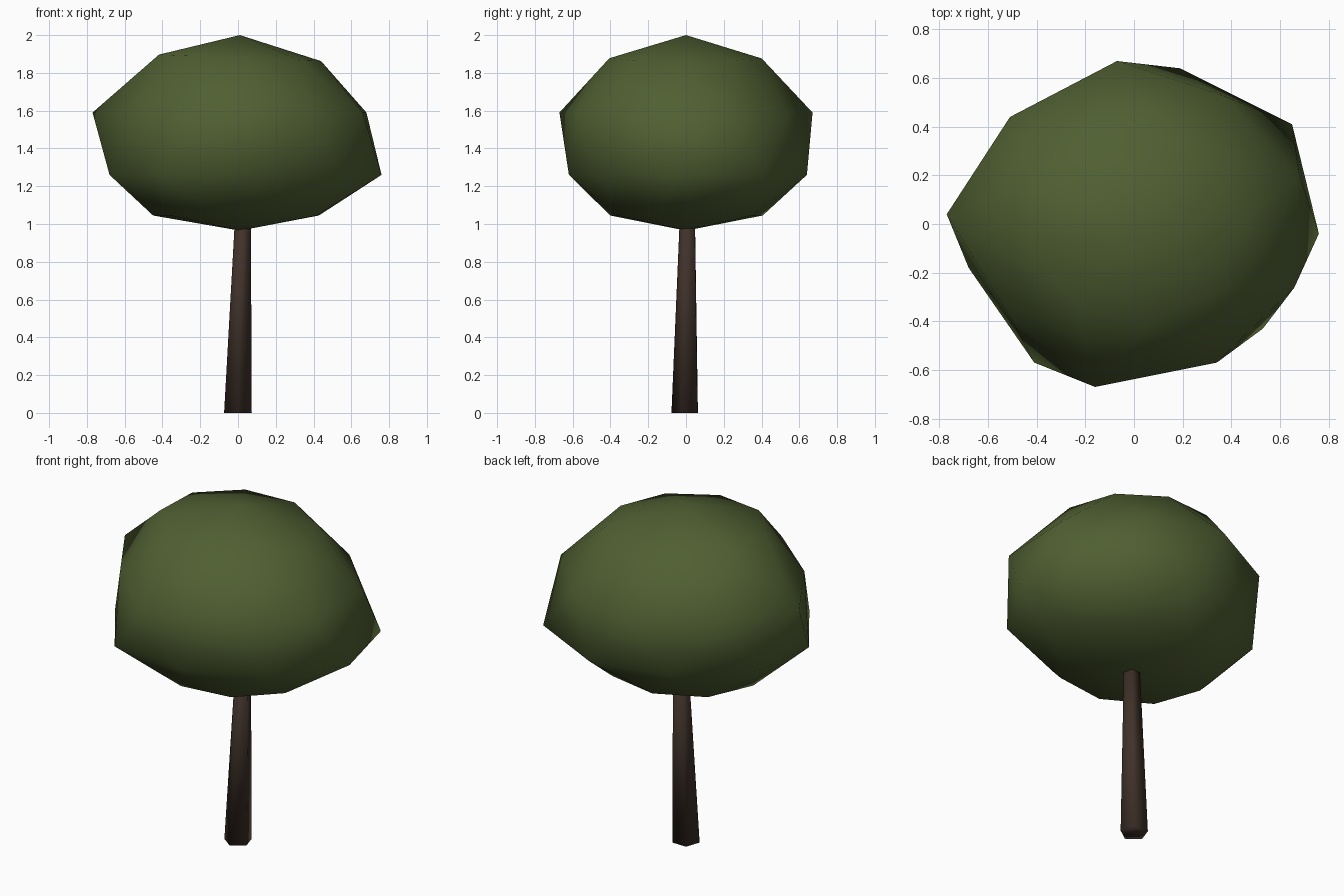
import bpy
import bmesh
from math import cos, sin, radians

cube = bpy.data.objects.get("Cube")
if cube:
    bpy.data.objects.remove(cube, do_unlink=True)


def make_material(name, rgb):
    mat = bpy.data.materials.new(name)
    mat.use_nodes = True
    color = (*rgb, 1)
    mat.diffuse_color = color
    bsdf = mat.node_tree.nodes["Principled BSDF"]
    bsdf.inputs["Base Color"].default_value = color
    bsdf.inputs["Roughness"].default_value = 0.9
    return mat


def ellipse(count, start, rx, ry, z, center=(0, 0), tilt=0):
    """Ring of points starting at an angle in degrees, optionally tilted along x."""
    points = []
    for i in range(count):
        a = radians(start + 360 * i / count)
        x, y = center[0] + rx * cos(a), center[1] + ry * sin(a)
        points.append((x, y, z + tilt * x))
    return points


def at_height(outline, z):
    return [(x, y, z) for x, y in outline]


def build_object(name, rings, bottom, top, material, staggered):
    """Skin a stack of equal rings and close both ends with a fan."""
    bm = bmesh.new()
    loops = [[bm.verts.new(p) for p in ring] for ring in rings]
    poles = bm.verts.new(bottom), bm.verts.new(top)
    count = len(loops[0])
    for i in range(count):
        j = (i + 1) % count
        for low, high in zip(loops, loops[1:]):
            if staggered:
                bm.faces.new((low[i], low[j], high[i]))
                bm.faces.new((low[j], high[j], high[i]))
            else:
                bm.faces.new((low[i], low[j], high[j], high[i]))
        bm.faces.new((loops[0][j], loops[0][i], poles[0]))
        bm.faces.new((loops[-1][i], loops[-1][j], poles[1]))
    bmesh.ops.recalc_face_normals(bm, faces=bm.faces)
    mesh = bpy.data.meshes.new(name)
    bm.to_mesh(mesh)
    bm.free()
    mesh.materials.append(material)
    mesh.shade_smooth()
    obj = bpy.data.objects.new(name, mesh)
    bpy.context.collection.objects.link(obj)
    return obj


leaf_green = make_material("leaf green", (0.08, 0.115, 0.032))
bark_brown = make_material("bark brown", (0.05, 0.031, 0.022))

# Crown: irregular nine-sided rings, each turned half a step from the one below
lower_outline = [(.76, -.04), (.65, .41), (.19, .64), (-.28, .55), (-.62, .25),
                 (-.68, -.18), (-.41, -.57), (.05, -.62), (.53, -.43)]
upper_outline = [(.68, .2), (.36, .53), (-.07, .67), (-.51, .44), (-.77, .04),
                 (-.51, -.38), (-.16, -.67), (.34, -.57), (.66, -.26)]
crown_rings = [
    ellipse(9, -22, .45, .41, 1.045),
    at_height(lower_outline, 1.26),
    at_height(upper_outline, 1.59),
    ellipse(9, 38, .44, .41, 1.88, tilt=-.04),
]
build_object("crown", crown_rings, (.01, 0, .965), (.01, 0, 2), leaf_green, True)

# Trunk: tapered, slightly leaning five-sided post reaching into the crown
trunk_rings = [
    ellipse(5, 53, .077, .077, 0),
    ellipse(5, 53, .042, .042, 1.1, center=(.028, .012)),
]
build_object("trunk", trunk_rings, (0, 0, 0), (.028, .012, 1.1), bark_brown, False)
